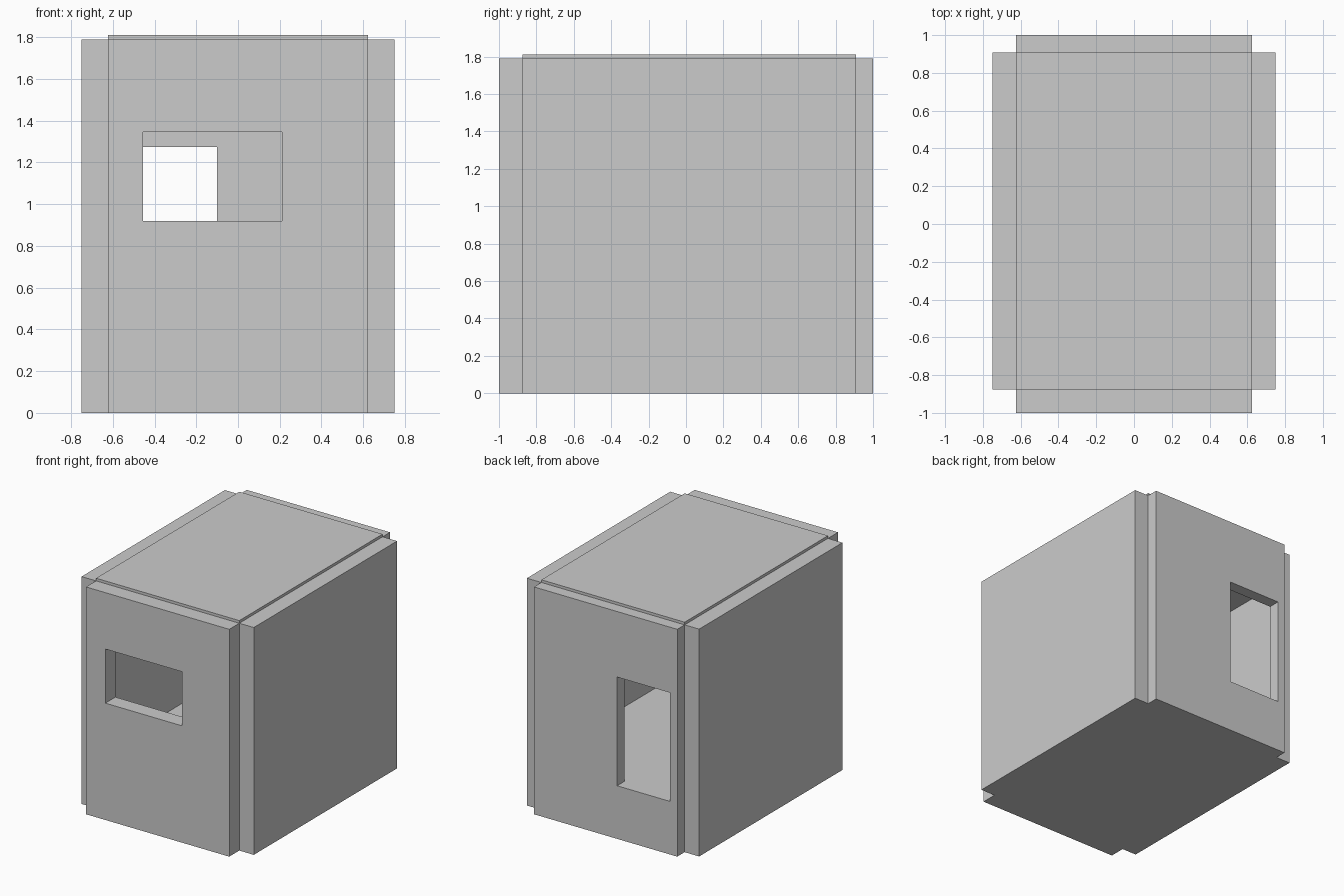
import bpy, bmesh

if "Cube" in bpy.data.objects:
    bpy.data.objects.remove(bpy.data.objects["Cube"])

X_IN, X_OUT = 0.624, 0.75        # inner / outer faces of the side walls
Y_FRONT, Y_BACK = -0.875, 0.908  # inner faces of the end walls
WALL_TOP = 1.79


def finish(name, bm):
    bmesh.ops.recalc_face_normals(bm, faces=bm.faces)
    mesh = bpy.data.meshes.new(name)
    bm.to_mesh(mesh)
    bm.free()
    obj = bpy.data.objects.new(name, mesh)
    bpy.context.collection.objects.link(obj)
    return obj


def box(name, x, y, z):
    bm = bmesh.new()
    bmesh.ops.create_cube(bm, size=1)
    for v in bm.verts:
        v.co = [a + (b - a) * (c + 0.5) for (a, b), c in zip((x, y, z), v.co)]
    return finish(name, bm)


def wall_with_opening(name, y, open_x, open_z):
    """Flat wall panel with a rectangular opening through it."""
    bm = bmesh.new()

    def ring(x, z, depth):
        corners = ((x[0], z[0]), (x[1], z[0]), (x[1], z[1]), (x[0], z[1]))
        return [bm.verts.new((a, depth, b)) for a, b in corners]

    outer = [ring((-X_IN, X_IN), (0, WALL_TOP), d) for d in y]
    inner = [ring(open_x, open_z, d) for d in y]
    # both faces, the outer rim and the reveal of the opening
    for a, b in ((outer[0], inner[0]), (outer[1], inner[1]), outer, inner):
        for i in range(4):
            j = (i + 1) % 4
            bm.faces.new((a[i], a[j], b[j], b[i]))
    return finish(name, bm)


# Side walls
for side, x in (("left", (-X_OUT, -X_IN)), ("right", (X_IN, X_OUT))):
    box(side + "_wall", x, (Y_FRONT, Y_BACK), (0, WALL_TOP))

# End walls: wide window in front, tall doorway at the back
wall_with_opening("front_wall", (-1, Y_FRONT), (-0.455, 0.212), (0.92, 1.346))
wall_with_opening("back_wall", (Y_BACK, 1), (-0.562, -0.10), (0.418, 1.274))

# Thick floor and roof slabs
box("floor", (-X_IN, X_IN), (Y_FRONT, Y_BACK), (0, 0.416))
box("roof", (-X_IN, X_IN), (Y_FRONT, Y_BACK), (1.49, 1.811))
